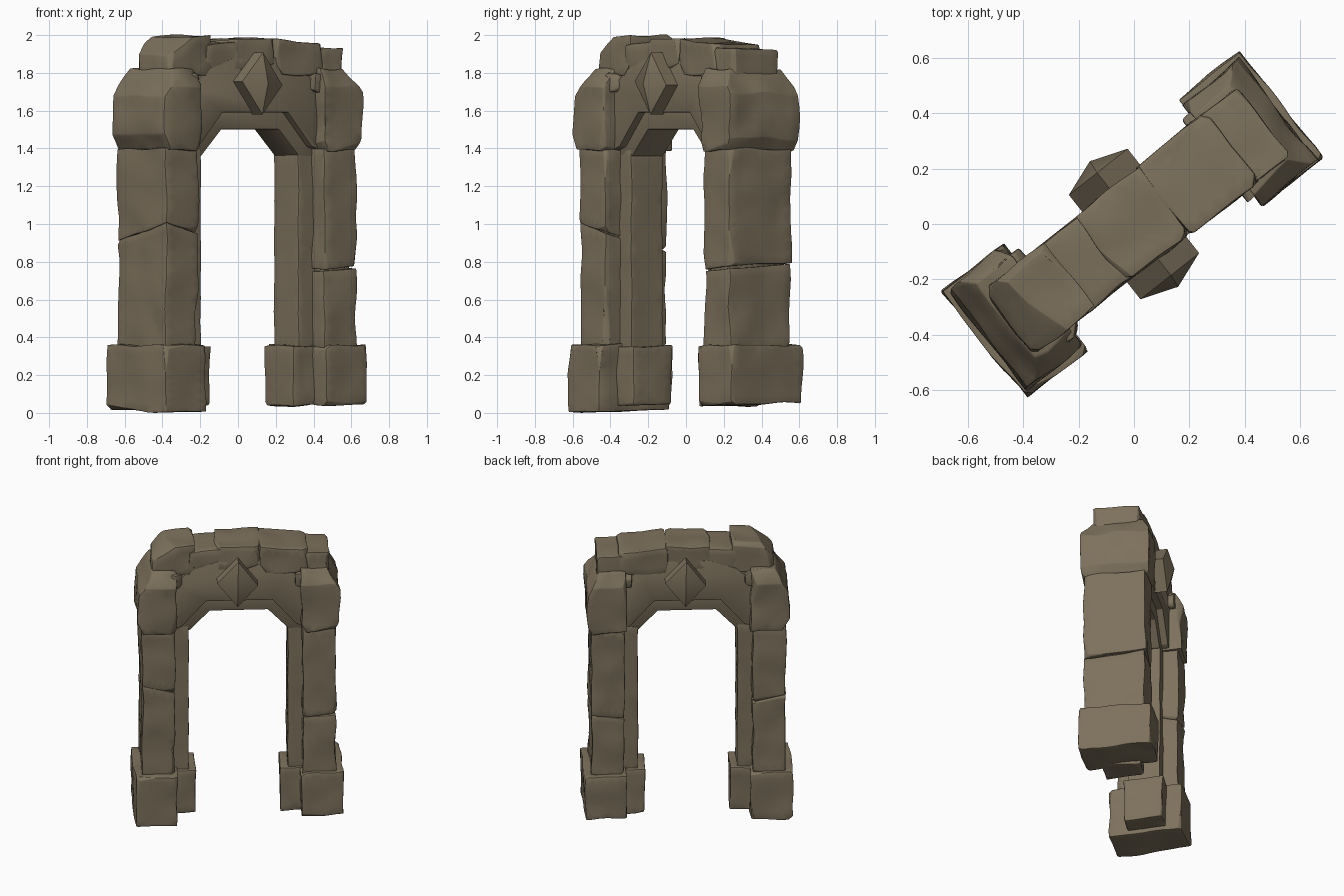
import bpy, bmesh, math, random
from mathutils import Vector, Matrix, noise

if "Cube" in bpy.data.objects:
    bpy.data.objects.remove(bpy.data.objects["Cube"])

random.seed(11)
# The whole gate stands diagonally: u runs along the gate, v through it
TURN = Matrix.Rotation(math.radians(38.2), 4, 'Z')
stone = bpy.data.materials.new("brown stone")
stone.diffuse_color = (0.205, 0.165, 0.108, 1)
stone.use_nodes = True
stone.node_tree.nodes["Principled BSDF"].inputs["Base Color"].default_value = stone.diffuse_color


def finish(name, bm, bevel=0.008, wobble=0.0):
    bmesh.ops.recalc_face_normals(bm, faces=bm.faces)
    bmesh.ops.dissolve_degenerate(bm, dist=0.002, edges=bm.edges)
    if bevel:
        sharp = [e for e in bm.edges if len(e.link_faces) == 2 and e.calc_face_angle(0) > 0.4]
        bmesh.ops.bevel(bm, geom=sharp, offset=bevel, segments=2, profile=0.5,
                        affect='EDGES', clamp_overlap=True)
    if wobble:
        # Split long edges, then push the surface gently in and out
        for _ in range(5):
            bmesh.ops.triangulate(bm, faces=bm.faces)
            long = [e for e in bm.edges if e.calc_length() > 0.07]
            if not long:
                break
            bmesh.ops.subdivide_edges(bm, edges=long, cuts=1)
        bmesh.ops.triangulate(bm, faces=bm.faces)
        bm.normal_update()
        shift = Vector([random.uniform(0, 50) for _ in range(3)])
        moves = [noise.noise_vector(p.co * 6 + shift) * wobble for p in bm.verts]
        for p, m in zip(bm.verts, moves):
            p.co += m
    bm.transform(TURN)
    me = bpy.data.meshes.new(name)
    bm.to_mesh(me)
    bm.free()
    me.materials.append(stone)
    ob = bpy.data.objects.new(name, me)
    bpy.context.collection.objects.link(ob)
    bpy.ops.object.select_all(action='DESELECT')
    ob.select_set(True)
    bpy.context.view_layer.objects.active = ob
    bpy.ops.object.shade_smooth_by_angle(angle=math.radians(35))
    return ob


def slice_off(bm, co, no):
    r = bmesh.ops.bisect_plane(bm, geom=bm.verts[:] + bm.edges[:] + bm.faces[:],
                               plane_co=co, plane_no=no, clear_outer=True)
    edges = [e for e in r['geom_cut'] if isinstance(e, bmesh.types.BMEdge)]
    if edges:
        bmesh.ops.contextual_create(bm, geom=edges)


def rock(name, u, v, z, chips=5, depth=0.025, top=(0, 0), low=(0, 0), cuts=(), bevel=0.012,
         wobble=0.012):
    """Box with slanted top and bottom, planned cuts (point, normal) and random chips."""
    bm = bmesh.new()
    bmesh.ops.create_cube(bm, size=1)
    for p in bm.verts:
        a, b, c = p.co
        s = top if c > 0 else low
        p.co = ((u[0] + u[1]) / 2 + a * (u[1] - u[0]),
                (v[0] + v[1]) / 2 + b * (v[1] - v[0]),
                z[c > 0] + a * s[0] + b * s[1])
    for co, no in cuts:
        slice_off(bm, co, Vector(no).normalized())
    for _ in range(chips):
        d = Vector([random.choice((-1, 1)) * random.uniform(0.45, 1) for _ in range(3)])
        d[random.randrange(3)] *= 0.15
        d.normalize()
        far = max(bm.verts, key=lambda p: p.co.dot(d)).co.copy()
        slice_off(bm, far - d * random.uniform(0.4, 1.2) * depth, d)
    return finish(name, bm, bevel, wobble)


def prism(name, pts, half):
    """Outline in u and z, extruded through the gate."""
    bm = bmesh.new()
    f = bm.faces.new([bm.verts.new((a, -half, c)) for a, c in pts])
    r = bmesh.ops.extrude_face_region(bm, geom=[f])
    bmesh.ops.translate(bm, vec=(0, 2 * half, 0),
                        verts=[g for g in r['geom'] if isinstance(g, bmesh.types.BMVert)])
    return finish(name, bm, 0.006)


def mirrored(half):
    return half + [(-a, c) for a, c in reversed(half)]


# Pillars: footing, shaft stones, inner jamb and capital on each side
for s, side in ((-1, "left"), (1, "right")):
    out = 0.01 if s < 0 else 0.0

    def span(a, b):
        return (a, b) if s > 0 else (-b - out, -a - out)

    foot = 0.01 if s < 0 else 0.05
    split = 0.93 if s < 0 else 0.77
    slant = (-0.06, -0.1) if s < 0 else (0.02, 0.02)
    vf = (-0.235, 0.255) if s > 0 else (-0.255, 0.235)
    rock(side + "_footing", span(0.408, 0.685), vf, (foot, 0.36), 8, 0.016, low=(0, 0.015))
    rock(side + "_inner_footing", span(0.278, 0.45), (-0.13, 0.13), (0.04, 0.355), 3, 0.012)
    rock(side + "_lower_shaft", span(0.42, 0.635), (-0.205, 0.205), (0.34, split), 6, 0.014,
         top=slant)
    rock(side + "_upper_shaft", span(0.42, 0.638), (-0.208, 0.208), (split + 0.004, 1.40), 6, 0.016,
         low=slant)
    rock(side + "_shaft_core", span(0.435, 0.61), (-0.185, 0.185), (0.3, 1.45), 0, wobble=0)
    rock(side + "_inner_jamb", span(0.324, 0.45), (-0.105, 0.105), (0.33, 1.39), 3, 0.008,
         bevel=0.008, wobble=0.006)
    slopes = [((s * 0.663, 0, 1.69), (s * 0.12, 0, 0.08))]
    slopes += [((0, w * 0.23, 1.73), (0, w * 0.09, 0.05)) for w in (-1, 1)]
    slopes += [((s * 0.663, 0, 1.45), (s * 0.06, 0, -0.03))]
    rock(side + "_capital", span(0.408, 0.663), (-0.23, 0.23), (1.39, 1.82), 7, 0.022,
         cuts=slopes, bevel=0.02, wobble=0.016)
    # Small wedge stones tucked beside the capital
    for w in (-1, 1):
        v = (0.10, 0.19) if w > 0 else (-0.19, -0.10)
        rock(side + "_wedge_stone", span(0.37, 0.46), v, (1.70, 1.80), 4, 0.02)

# Arch: wide lintel and the narrower band showing beneath it
prism("lintel", mirrored([(-0.44, 1.39), (-0.38, 1.41), (-0.22, 1.59)])
      + [(0.44, 1.72), (0.32, 1.82), (0.14, 1.88), (-0.14, 1.88), (-0.32, 1.82), (-0.44, 1.72)],
      0.15)
prism("inner_arch_band", mirrored([(-0.44, 1.36), (-0.328, 1.36), (-0.193, 1.50)])
      + [(0.44, 1.66), (-0.44, 1.66)], 0.105)

# Crown stones along the top
rock("crown_left", (-0.575, -0.295), (-0.148, 0.148), (1.79, 1.992), 8, 0.024, top=(0.015, 0),
     cuts=[((-0.575, 0, 1.89), (-0.1, 0, 0.08))], bevel=0.025)
rock("crown_left_low", (-0.33, -0.11), (-0.148, 0.148), (1.80, 1.955), 4, 0.015, top=(0.02, 0),
     bevel=0.02)
rock("crown_middle", (-0.15, 0.14), (-0.15, 0.15), (1.82, 1.98), 6, 0.018, bevel=0.02)
rock("crown_right", (0.135, 0.45), (-0.157, 0.157), (1.79, 1.968), 8, 0.02, top=(-0.03, 0),
     bevel=0.025)
rock("crown_end", (0.43, 0.6), (-0.157, 0.157), (1.77, 1.928), 6, 0.02, bevel=0.022)

# Diamond boss on both faces of the lintel, each a half turn from the other
for w, face in ((-1, "front"), (1, "back")):
    bm = bmesh.new()
    rim = [(-0.15, 1.755), (-0.01, 1.908), (0.12, 1.735), (-0.015, 1.58)]
    back = [bm.verts.new((-w * a, w * 0.14, c)) for a, c in rim]
    lip = [bm.verts.new((-w * a, w * 0.228, c)) for a, c in rim]
    tip = bm.verts.new((w * 0.015, w * 0.277, 1.745))
    bm.faces.new(back)
    for i in range(4):
        j = (i + 1) % 4
        bm.faces.new((back[i], back[j], lip[j], lip[i]))
        bm.faces.new((lip[i], lip[j], tip))
    finish(face + "_diamond_boss", bm, 0)
